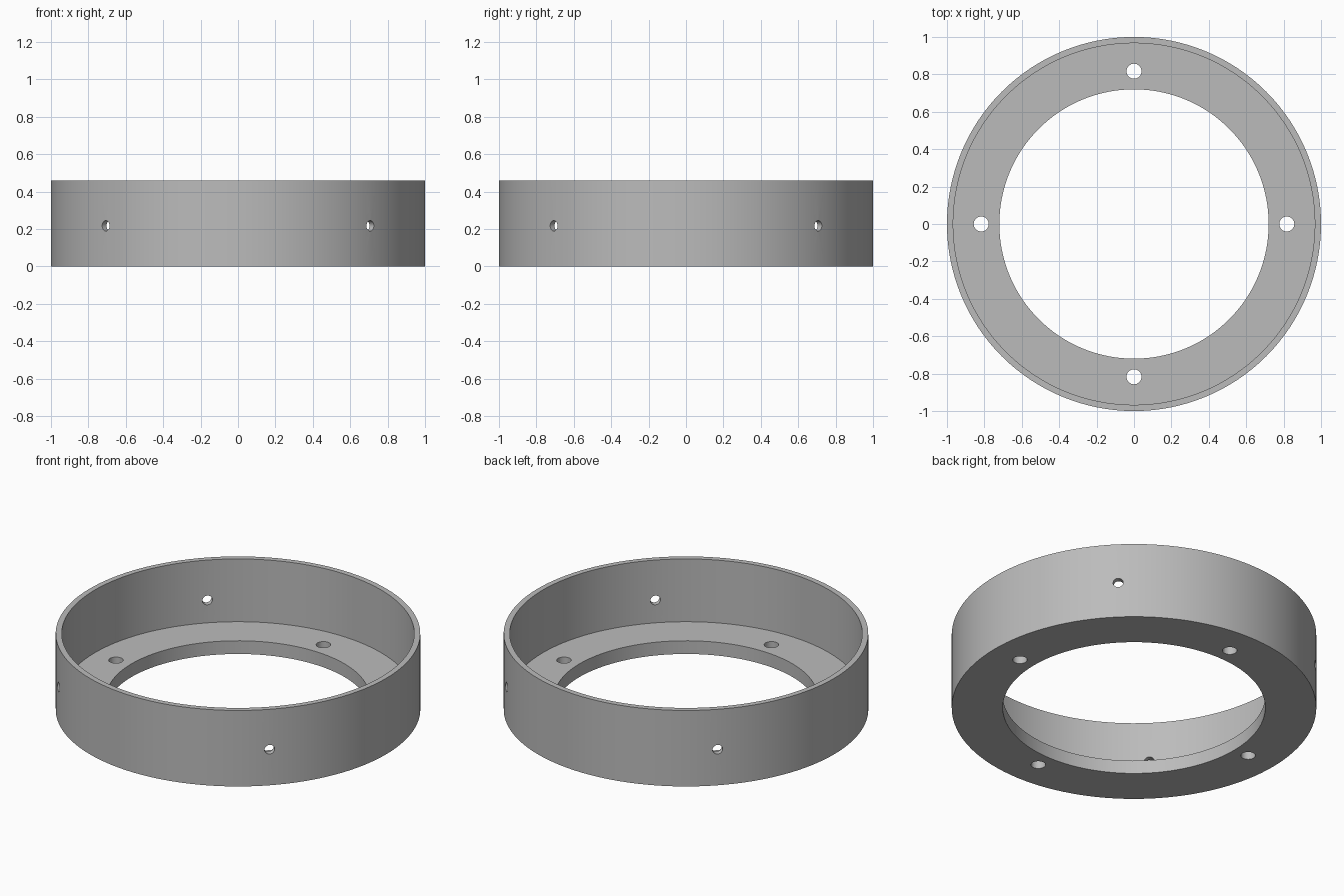
import bpy, bmesh, math
from mathutils import Matrix, Vector

if "Cube" in bpy.data.objects:
    bpy.data.objects.remove(bpy.data.objects["Cube"])

SEG = 128
R_OUT, R_WALL, R_BORE = 1.0, 0.967, 0.72
HEIGHT, FLOOR = 0.46, 0.08


def make_object(name, bm):
    bmesh.ops.recalc_face_normals(bm, faces=bm.faces)
    mesh = bpy.data.meshes.new(name)
    bm.to_mesh(mesh)
    bm.free()
    obj = bpy.data.objects.new(name, mesh)
    bpy.context.collection.objects.link(obj)
    return obj


# Ring body: L-shaped section turned around z
profile = [(R_BORE, 0), (R_OUT, 0), (R_OUT, HEIGHT),
           (R_WALL, HEIGHT), (R_WALL, FLOOR), (R_BORE, FLOOR)]
bm = bmesh.new()
rings = []
for i in range(SEG):
    a = 2 * math.pi * i / SEG
    rings.append([bm.verts.new((r * math.cos(a), r * math.sin(a), z)) for r, z in profile])
for i in range(SEG):
    p, q = rings[i], rings[(i + 1) % SEG]
    for k in range(len(profile)):
        n = (k + 1) % len(profile)
        bm.faces.new((p[k], q[k], q[n], p[n]))
ring = make_object("flanged_ring", bm)

# Cutters: four flange holes on the axes, four radial wall holes on the diagonals
bm = bmesh.new()
for i in range(4):
    a = i * math.pi / 2
    bmesh.ops.create_cone(
        bm, cap_ends=True, segments=32, radius1=0.04, radius2=0.04, depth=0.3,
        matrix=Matrix.Rotation(a, 4, 'Z') @ Matrix.Translation(Vector((0.817, 0, FLOOR / 2))))
    bmesh.ops.create_cone(
        bm, cap_ends=True, segments=32, radius1=0.028, radius2=0.028, depth=0.2,
        matrix=Matrix.Rotation(a + math.pi / 4, 4, 'Z')
        @ Matrix.Translation(Vector((0.985, 0, 0.217))) @ Matrix.Rotation(math.pi / 2, 4, 'Y'))
cutter = make_object("hole_cutters", bm)
cutter.hide_render = True

# Cut the holes
bpy.context.view_layer.objects.active = ring
ring.select_set(True)
mod = ring.modifiers.new("holes", 'BOOLEAN')
mod.operation = 'DIFFERENCE'
mod.solver = 'EXACT'
mod.object = cutter
bpy.ops.object.modifier_apply(modifier=mod.name)
bpy.data.objects.remove(cutter)

# Material and shading
grey = bpy.data.materials.new("plain grey")
grey.diffuse_color = (0.5, 0.5, 0.5, 1)
grey.use_nodes = True
grey.node_tree.nodes["Principled BSDF"].inputs["Base Color"].default_value = grey.diffuse_color
ring.data.materials.clear()
ring.data.materials.append(grey)
bpy.ops.object.shade_smooth_by_angle(angle=math.radians(30))
